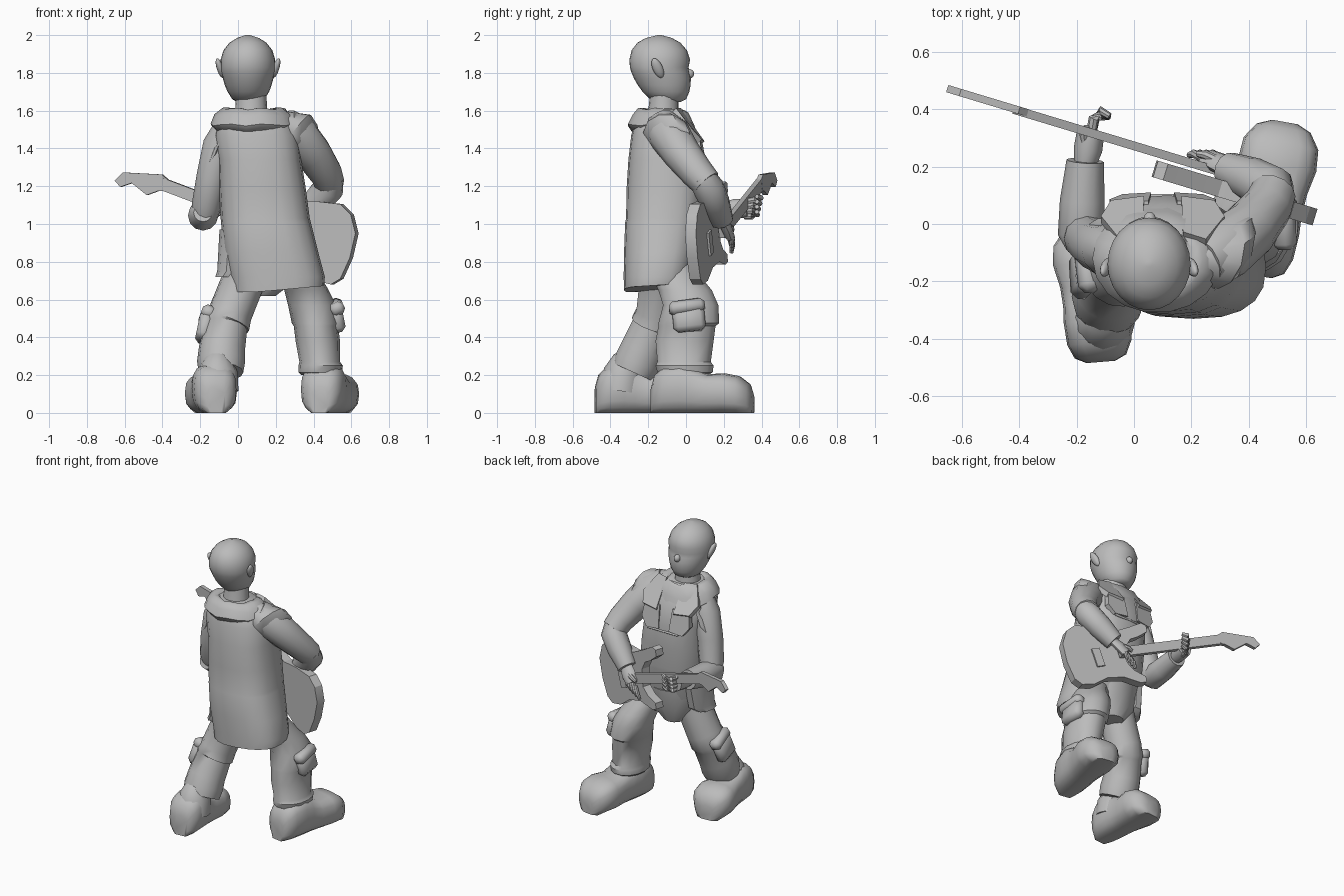
import bpy, bmesh, math
from mathutils import Vector

V = Vector
grey = bpy.data.materials.new("plain grey")
grey.diffuse_color = (0.5, 0.5, 0.5, 1)


def finish(name, bm, angle=40):
    bmesh.ops.recalc_face_normals(bm, faces=bm.faces)
    me = bpy.data.meshes.new(name)
    bm.to_mesh(me)
    bm.free()
    me.materials.append(grey)
    ob = bpy.data.objects.new(name, me)
    bpy.context.collection.objects.link(ob)
    bpy.ops.object.select_all(action='DESELECT')
    ob.select_set(True)
    bpy.context.view_layer.objects.active = ob
    bpy.ops.object.shade_smooth_by_angle(angle=math.radians(angle))
    return ob


def skin(name, rings, angle=40):
    """Join equal rings of points into a capped skin."""
    bm = bmesh.new()
    loops = [[bm.verts.new(p) for p in r] for r in rings]
    n = len(loops[0])
    for a, b in zip(loops, loops[1:]):
        for i in range(n):
            j = (i + 1) % n
            bm.faces.new((a[i], a[j], b[j], b[i]))
    bm.faces.new(loops[0])
    bm.faces.new(loops[-1])
    return finish(name, bm, angle)


def oval(c, u, v, n, power=1.0):
    out = []
    for i in range(n):
        a = 2 * math.pi * i / n
        ca, sa = math.cos(a), math.sin(a)
        out.append(V(c) + u * math.copysign(abs(ca) ** power, ca)
                   + v * math.copysign(abs(sa) ** power, sa))
    return out


def stack(name, rows, n=16, power=1.0, **kw):
    """Horizontal ovals: z, x min, x max, y min, y max."""
    return skin(name, [oval(((a + b) / 2, (c + d) / 2, z), V(((b - a) / 2, 0, 0)),
                            V((0, (d - c) / 2, 0)), n, power) for z, a, b, c, d in rows], **kw)


def tube(name, pts, radii, n=12, flat=1.0, **kw):
    pts = [V(p) for p in pts]
    rings = []
    for i, p in enumerate(pts):
        t = (pts[min(i + 1, len(pts) - 1)] - pts[max(i - 1, 0)]).normalized()
        ref = V((1, 0, 0)) if abs(t.x) < 0.8 else V((0, 1, 0))
        u = (ref - t * ref.dot(t)).normalized()
        rings.append(oval(p, u * radii[i], t.cross(u) * radii[i] * flat, n))
    return skin(name, rings, **kw)


def ball(name, c, r, rot=(0, 0, 0)):
    bm = bmesh.new()
    bmesh.ops.create_uvsphere(bm, u_segments=14, v_segments=9, radius=1)
    bmesh.ops.scale(bm, vec=r, verts=bm.verts)
    ob = finish(name, bm, 60)
    ob.location, ob.rotation_euler = c, rot
    return ob


def box(name, c, size, rot=(0, 0, 0)):
    bm = bmesh.new()
    bmesh.ops.create_cube(bm, size=1)
    bmesh.ops.scale(bm, vec=size, verts=bm.verts)
    bmesh.ops.bevel(bm, geom=bm.edges[:], offset=min(size) * 0.3, segments=1, affect='EDGES')
    ob = finish(name, bm, 50)
    ob.location, ob.rotation_euler = c, rot
    return ob


def slab(name, outline, base, thick):
    """Upright plate following the slanted instrument line."""
    off = V((0.29, 0.957, 0)) * thick / 2
    mid = [V((x, base - 0.302 * x, z)) for x, z in outline]
    return skin(name, [[p - off for p in mid], [p + off for p in mid]], angle=30)


# Head, ears, nose, neck
stack("head", [(1.645, 0.0, 0.11, -0.13, -0.03), (1.66, -0.03, 0.14, -0.19, 0.0),
               (1.70, -0.055, 0.165, -0.23, 0.018), (1.735, -0.07, 0.178, -0.255, 0.024),
               (1.77, -0.08, 0.187, -0.275, 0.026), (1.805, -0.09, 0.196, -0.29, 0.018),
               (1.83, -0.092, 0.197, -0.297, 0.014), (1.87, -0.092, 0.197, -0.30, 0.022),
               (1.92, -0.077, 0.182, -0.288, 0.005), (1.96, -0.045, 0.15, -0.257, -0.03),
               (1.985, -0.005, 0.11, -0.212, -0.075), (2.0, 0.04, 0.064, -0.15, -0.13)],
      n=24, angle=80)
ball("nose", (0.055, 0.015, 1.795), (0.022, 0.028, 0.026))
for s in (-1, 1):
    ball("ear", (0.053 + s * 0.148, -0.15, 1.825), (0.018, 0.027, 0.058), (0.4, s * 0.3, 0))
stack("neck", [(1.5, -0.03, 0.17, -0.22, -0.02), (1.6, -0.015, 0.155, -0.2, -0.04),
               (1.69, -0.01, 0.15, -0.19, -0.04)])

# Coat with a slanting hem
coat = stack("coat", [(0.66, -0.03, 0.455, -0.328, 0.01), (0.72, -0.045, 0.46, -0.33, 0.03),
                      (0.85, -0.075, 0.425, -0.328, 0.06), (1.01, -0.09, 0.385, -0.322, 0.088),
                      (1.03, -0.092, 0.38, -0.317, 0.09),
                      (1.18, -0.10, 0.36, -0.315, 0.10), (1.34, -0.105, 0.335, -0.305, 0.10),
                      (1.47, -0.125, 0.32, -0.29, 0.07), (1.56, -0.10, 0.27, -0.265, 0.01),
                      (1.60, -0.05, 0.2, -0.24, -0.02)], n=20, power=0.8)
for v in coat.data.vertices:
    if v.co.z < 0.67:
        v.co.z += 0.09 * max(0, v.co.x - 0.1) - 0.02 + 0.08 * max(0, v.co.y + 0.2)
stack("hem_front", [(0.62, 0.06, 0.2, -0.12, 0.01), (0.72, -0.03, 0.33, -0.2, 0.05),
                    (0.86, -0.04, 0.35, -0.2, 0.07)], n=12)
stack("left_coat_tail", [(0.72, -0.12, -0.01, -0.22, -0.04), (0.75, -0.11, 0.03, -0.23, 0.0),
                         (0.97, -0.098, 0.05, -0.23, 0.04)], n=10)

# Folded collar draped over the shoulders, dipping at the chest
collar = []
for rx, ry, z, dip in ((0.10, 0.095, 1.585, .1), (0.125, 0.115, 1.61, .1), (0.16, 0.135, 1.61, .2),
                       (0.205, 0.165, 1.575, .35), (0.225, 0.19, 1.525, .4), (0.20, 0.17, 1.495, .4)):
    ring = oval((0.08, -0.12, z), V((rx, 0, 0)), V((0, ry, 0)), 18)
    collar.append([p + V((0, 0, 0.006 * math.sin(i * 2.3) - max(0, p.y + 0.1) * dip))
                   for i, p in enumerate(ring)])
skin("collar", collar, angle=50)

# Wide collar wings, lower lapels and chest seam
for s in (-1, 1):
    skin("collar_wing", [[V((0.10 + s * a, y + d, z + d)) for a, y, z in
                          ((0.07, -0.035, 1.605), (0.15, -0.06, 1.605), (0.215, 0.02, 1.50),
                           (0.18, 0.075, 1.44), (0.065, 0.09, 1.43))] for d in (-0.016, 0.008)], angle=25)
    skin("lapel", [[V((0.10 + s * a, y + d, z)) for a, y, z in
                    ((0.05, 0.065, 1.46), (0.17, 0.055, 1.46), (0.185, 0.07, 1.36),
                     (0.14, 0.088, 1.30), (0.04, 0.094, 1.31))] for d in (-0.02, 0.016)], angle=25)
box("chest_seam", (0.115, 0.097, 1.295), (0.24, 0.016, 0.012))

# Right arm
tube("right_sleeve", [(0.24, -0.13, 1.53), (0.31, -0.09, 1.475), (0.40, -0.02, 1.37),
                      (0.465, 0.06, 1.27), (0.485, 0.11, 1.215)],
     [0.09, 0.112, 0.10, 0.088, 0.08])
tube("right_forearm", [(0.49, 0.08, 1.25), (0.48, 0.12, 1.19), (0.41, 0.155, 1.11),
                       (0.325, 0.19, 1.02)], [0.07, 0.083, 0.078, 0.062])
skin("right_shoulder_cap", [oval(c, V((0.02, r, 0)), V((r * .6, 0, r * .8)), 10) for c, r in
                            (((0.2, -0.13, 1.54), 0.075), ((0.31, -0.105, 1.485), 0.122),
                             ((0.35, -0.075, 1.435), 0.115), ((0.36, -0.06, 1.42), 0.10))])

# Left arm
tube("left_sleeve", [(-0.06, -0.10, 1.50), (-0.095, -0.09, 1.42), (-0.135, -0.075, 1.25),
                     (-0.165, -0.05, 1.10), (-0.175, -0.02, 1.03)],
     [0.075, 0.09, 0.085, 0.08, 0.065])
tube("left_forearm", [(-0.185, -0.09, 1.06), (-0.185, -0.04, 1.045), (-0.18, 0.08, 1.055),
                      (-0.17, 0.22, 1.075)], [0.05, 0.08, 0.078, 0.065])
skin("left_shoulder_cap", [oval(c, V((0, r, 0)), V((r * .5, 0, r * .7)), 10) for c, r in
                           (((-0.03, -0.10, 1.54), 0.07), ((-0.09, -0.09, 1.45), 0.11),
                            ((-0.125, -0.08, 1.36), 0.10))])

# Hands with curled fingers
tube("right_palm", [(0.34, 0.185, 1.03), (0.30, 0.212, 0.985), (0.26, 0.23, 0.94)],
     [0.04, 0.05, 0.044], n=10, flat=0.6)
tube("left_palm", [(-0.17, 0.21, 1.075), (-0.16, 0.26, 1.08), (-0.15, 0.325, 1.085)],
     [0.04, 0.05, 0.048], n=10, flat=1.1)
for i in range(4):
    k = i - 1.5
    tube("right_finger", [(0.265 + k * 0.02, 0.23, 0.95 + k * 0.013),
                          (0.24 + k * 0.022, 0.245, 0.905 + k * 0.015),
                          (0.225 + k * 0.022, 0.24, 0.87 + k * 0.015)], [0.015, 0.015, 0.01], n=8)
    tube("left_finger", [(-0.15, 0.31, 1.08 + k * 0.025), (-0.14, 0.36 + k * 0.006, 1.085 + k * 0.029),
                         (-0.115, 0.385 + k * 0.006, 1.095 + k * 0.029),
                         (-0.085, 0.375, 1.105 + k * 0.027)], [0.018, 0.018, 0.017, 0.012], n=8)
tube("right_thumb", [(0.29, 0.22, 0.99), (0.25, 0.24, 0.98), (0.22, 0.245, 0.965)],
     [0.018, 0.016, 0.011], n=8)
tube("left_thumb", [(-0.16, 0.26, 1.10), (-0.175, 0.31, 1.125), (-0.165, 0.34, 1.14)],
     [0.02, 0.016, 0.011], n=8)

# Trouser legs, stepping in below the torn knees
stack("right_leg", [(0.20, 0.335, 0.53, -0.13, 0.12), (0.215, 0.32, 0.55, -0.155, 0.145),
                    (0.25, 0.32, 0.555, -0.165, 0.15), (0.27, 0.325, 0.54, -0.155, 0.135),
                    (0.38, 0.305, 0.54, -0.165, 0.15), (0.46, 0.295, 0.53, -0.15, 0.16),
                    (0.475, 0.285, 0.54, -0.15, 0.18),
                    (0.57, 0.265, 0.52, -0.125, 0.175), (0.65, 0.245, 0.48, -0.15, 0.14),
                    (0.71, 0.22, 0.445, -0.18, 0.09), (0.80, 0.19, 0.39, -0.22, 0.04)], n=14)
tube("left_leg", [(0.07, -0.12, 0.82), (0.02, -0.135, 0.68), (-0.04, -0.15, 0.53),
                  (-0.06, -0.17, 0.47), (-0.065, -0.175, 0.455),
                  (-0.085, -0.225, 0.34), (-0.09, -0.255, 0.27), (-0.09, -0.28, 0.215)],
     [0.115, 0.115, 0.116, 0.124, 0.115, 0.122, 0.127, 0.118], n=14)

# Bulging knee pockets with skewed flaps
box("right_knee_pocket", (0.52, 0.015, 0.50), (0.08, 0.17, 0.14), (0.1, -0.2, 0))
box("right_pocket_flap", (0.52, 0.005, 0.56), (0.08, 0.19, 0.07), (0.15, -0.45, 0))
box("left_knee_pocket", (-0.175, -0.17, 0.45), (0.08, 0.16, 0.15), (-0.3, 0.2, 0))
box("left_pocket_flap", (-0.16, -0.15, 0.515), (0.08, 0.18, 0.07), (-0.35, 0.35, 0))


# Boots built along their length: distance, half width, height
def boot(side, heel, toe):
    heel, toe = V(heel), V(toe)
    d = toe - heel
    w = V((d.y, -d.x, 0)).normalized()
    rows = ((0, .05, .14), (.04, .09, .205), (.14, .112, .25), (.30, .118, .262), (.42, .115, .24),
            (.56, .12, .205), (.72, .138, .21), (.86, .132, .195), (.96, .095, .155), (1, .045, .10))
    rings = []
    for t, hw, h in rows:
        c = heel + d * t
        ring = oval(c + V((0, 0, h / 2)), w * hw, V((0, 0, h / 2)), 16, 0.7)
        rings.append([V((p.x, p.y, 0 if p.z < 0.02 else p.z)) for p in ring])
    skin(side + "_boot", rings, angle=60)


boot("right", (0.43, -0.18, 0), (0.525, 0.355, 0))
boot("left", (-0.115, -0.48, 0), (-0.155, 0.0, 0))
tube("left_boot_shaft", [(-0.112, -0.345, 0.12), (-0.108, -0.33, 0.22), (-0.11, -0.315, 0.29),
                         (-0.115, -0.30, 0.325)], [0.115, 0.105, 0.07, 0.03])

# Electric string instrument
slab("instrument_body", [(0.07, 1.17), (0.075, 1.215), (0.11, 1.225), (0.20, 1.17), (0.30, 1.115),
                         (0.42, 1.12), (0.55, 1.105), (0.605, 1.05), (0.63, 0.95), (0.60, 0.82),
                         (0.55, 0.71), (0.50, 0.68), (0.42, 0.70), (0.33, 0.77), (0.22, 0.80),
                         (0.11, 0.785), (0.07, 0.80), (0.075, 0.84), (0.15, 0.865), (0.20, 0.91),
                         (0.21, 1.03), (0.18, 1.09), (0.13, 1.12)],
     0.214, 0.06)
slab("instrument_neck", [(-0.41, 1.25), (0.29, 0.985), (0.27, 0.925), (-0.42, 1.185)], 0.272, 0.03)
slab("headstock", [(-0.65, 1.23), (-0.605, 1.273), (-0.40, 1.262), (-0.37, 1.235), (-0.39, 1.175),
                   (-0.42, 1.175), (-0.48, 1.153), (-0.56, 1.217), (-0.62, 1.196)], 0.275, 0.026)
slab("bridge", [(0.40, 0.97), (0.45, 0.95), (0.41, 0.83), (0.36, 0.85)], 0.247, 0.02)
